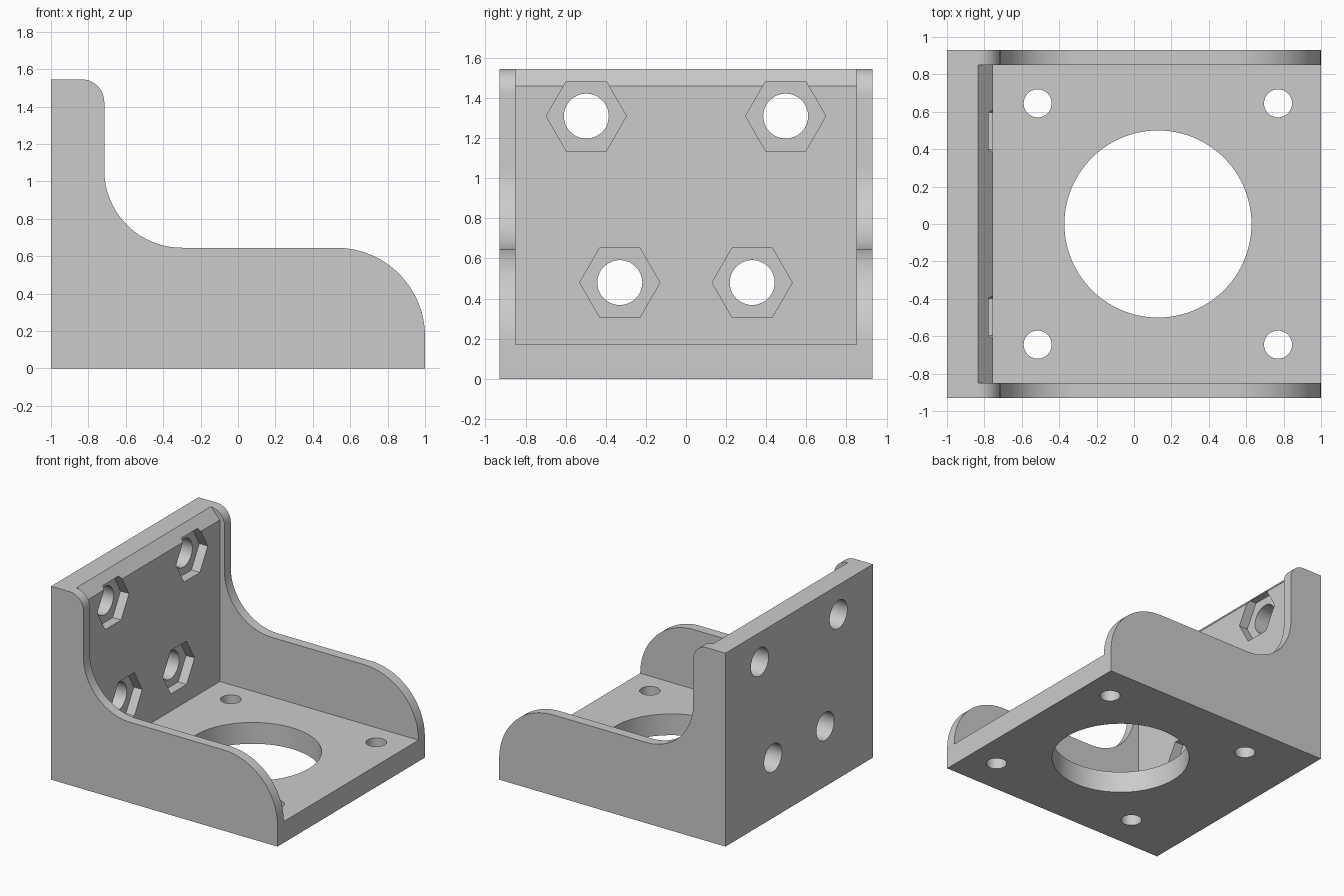
import bpy, bmesh, math
from mathutils import Matrix, Vector

if "Cube" in bpy.data.objects:
    bpy.data.objects.remove(bpy.data.objects["Cube"])

WALL_X, FLOOR_Z, TOP_Z = -0.755, 0.17, 1.545
HALF_WIDTH, INNER_HALF = 0.93, 0.85

grey = bpy.data.materials.new("light grey")
grey.use_nodes = True
grey.diffuse_color = (0.6, 0.6, 0.6, 1)
grey.node_tree.nodes["Principled BSDF"].inputs["Base Color"].default_value = (0.6, 0.6, 0.6, 1)


def make_object(name, bm):
    bmesh.ops.recalc_face_normals(bm, faces=bm.faces)
    mesh = bpy.data.meshes.new(name)
    bm.to_mesh(mesh)
    bm.free()
    mesh.materials.append(grey)
    obj = bpy.data.objects.new(name, mesh)
    bpy.context.collection.objects.link(obj)
    return obj


def arc(cx, cz, r, start, end, steps=24):
    angles = [math.radians(start + (end - start) * i / steps) for i in range(steps + 1)]
    return [(cx + r * math.cos(a), cz + r * math.sin(a)) for a in angles]


def extrude_profile(name, points, half):
    """Extrude an x-z outline along y, symmetric about the centre."""
    bm = bmesh.new()
    face = bm.faces.new([bm.verts.new((x, -half, z)) for x, z in points])
    new = bmesh.ops.extrude_face_region(bm, geom=[face])["geom"]
    verts = [v for v in new if isinstance(v, bmesh.types.BMVert)]
    bmesh.ops.translate(bm, verts=verts, vec=(0, 2 * half, 0))
    return make_object(name, bm)


def prism(name, centre, radius, depth, sides, axis):
    """Regular prism along the given axis."""
    bm = bmesh.new()
    turn = Matrix.Rotation(math.pi / 2, 4, "Y") if axis == "X" else Matrix()
    # A hexagon along x needs its corners pointing along y
    spin = Matrix.Rotation(math.pi / 2 if axis == "X" else 0, 4, "Z")
    bmesh.ops.create_cone(bm, cap_ends=True, segments=sides, radius1=radius, radius2=radius,
                          depth=depth, matrix=Matrix.Translation(centre) @ turn @ spin)
    if sides == 6:
        far = max(abs(v.co.y - centre[1]) for v in bm.verts)
        if far < radius * 0.95:
            bmesh.ops.rotate(bm, verts=bm.verts, cent=centre,
                             matrix=Matrix.Rotation(math.pi / 6, 3, "X"))
    return make_object(name, bm)


def cut(target, cutter):
    mod = target.modifiers.new("cut", "BOOLEAN")
    mod.operation, mod.solver, mod.object = "DIFFERENCE", "EXACT", cutter
    bpy.ops.object.select_all(action="DESELECT")
    bpy.context.view_layer.objects.active = target
    target.select_set(True)
    bpy.ops.object.modifier_apply(modifier=mod.name)
    bpy.data.objects.remove(cutter)


# Body with the curved side outline
outline = [(-1, 0), (1, 0)]
outline += arc(0.525, FLOOR_Z, 0.475, 0, 90)
outline += arc(-0.30, 1.06, 0.415, 270, 180)
outline += arc(-0.835, 1.425, 0.12, 0, 90, 12)
outline += [(-1, TOP_Z)]
bracket = extrude_profile("motor_bracket", outline, HALF_WIDTH)

# Space between the side walls, with a chamfer over the back wall
cavity = [(WALL_X, FLOOR_Z), (1.2, FLOOR_Z), (1.2, 1.63), (-0.915, 1.63), (WALL_X, 1.46)]
cut(bracket, extrude_profile("cavity_cutter", cavity, INNER_HALF))

# Floor opening and its four screw holes
cut(bracket, prism("opening_cutter", (0.128, 0, 0.08), 0.5, 0.5, 96, "Z"))
for x in (-0.515, 0.77):
    for y in (-0.645, 0.645):
        cut(bracket, prism("screw_cutter", (x, y, 0.08), 0.075, 0.5, 40, "Z"))

# Back wall bolt holes with hexagonal nut pockets
POCKET = 0.075
for y, z in ((0.497, 1.31), (0.33, 0.48)):
    for side in (-1, 1):
        spot = Vector((-0.9, side * y, z))
        cut(bracket, prism("bolt_cutter", spot, 0.112, 0.6, 48, "X"))
        spot.x = WALL_X - POCKET + 0.15
        cut(bracket, prism("nut_cutter", spot, 0.2, 0.3, 6, "X"))

bpy.ops.object.select_all(action="DESELECT")
bracket.select_set(True)
bpy.context.view_layer.objects.active = bracket
bpy.ops.object.shade_smooth_by_angle(angle=math.radians(30))
